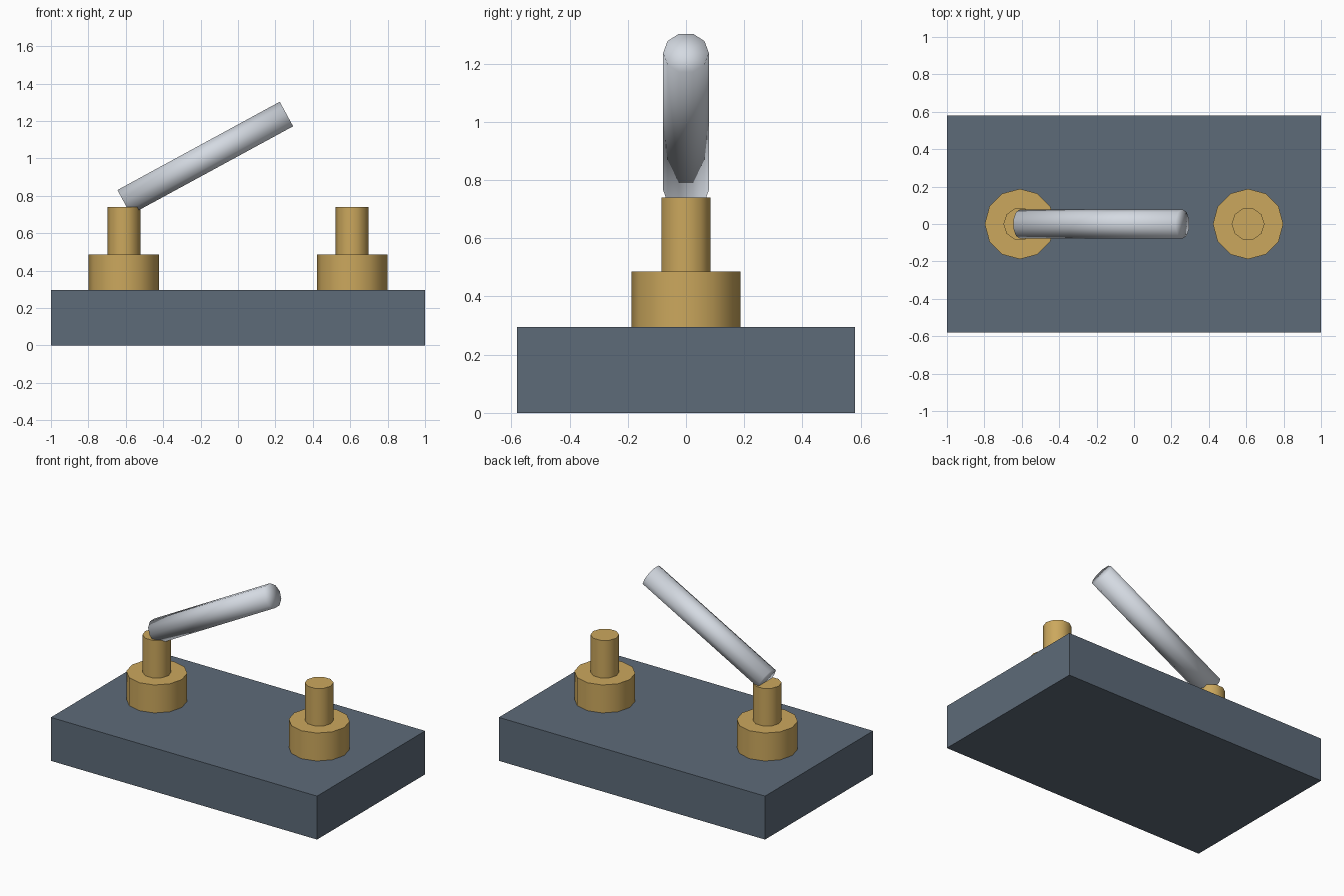
import bpy
from math import radians, pi
from mathutils import Vector

if "Cube" in bpy.data.objects:
    bpy.data.objects.remove(bpy.data.objects["Cube"])


def material(name, rgb):
    m = bpy.data.materials.new(name)
    m.diffuse_color = (*rgb, 1)
    m.use_nodes = True
    m.node_tree.nodes["Principled BSDF"].inputs["Base Color"].default_value = m.diffuse_color
    return m


SLATE = material("slate", (0.11, 0.145, 0.19))
BRASS = material("brass", (0.60, 0.39, 0.11))
STEEL = material("steel", (0.66, 0.70, 0.76))


def cylinder(name, start, end, radius, sides, mat, roll=0.0, fill='NGON', sharp=True):
    start, end = Vector(start), Vector(end)
    axis = end - start
    bpy.ops.mesh.primitive_cylinder_add(vertices=sides, radius=radius, depth=axis.length,
                                        end_fill_type=fill)
    ob = bpy.context.object
    ob.name = name
    ob.data.materials.append(mat)
    # Roll about its own axis, then lean within the xz plane
    ob.rotation_euler = (0, axis.angle(Vector((0, 0, 1))), 0)
    ob.location = (start + end) / 2
    for v in ob.data.vertices:
        x, y, z = v.co
        if roll:
            v.co = (y, -x, z)
    if sharp:
        bpy.ops.object.shade_smooth_by_angle(angle=radians(40))
    else:
        bpy.ops.object.shade_smooth()
    return ob


# Base block
bpy.ops.mesh.primitive_cube_add(size=1, location=(0, 0, 0.1475))
base = bpy.context.object
base.name = "base"
base.scale = (2, 1.16, 0.295)
base.data.materials.append(SLATE)

# Two stepped terminals
for side, x in (("left", -0.61), ("right", 0.61)):
    cylinder(side + "_terminal_collar", (x, 0, 0.295), (x, 0, 0.485), 0.188, 12, BRASS)
    cylinder(side + "_terminal_post", (x, 0, 0.485), (x, 0, 0.74), 0.088, 10, BRASS, roll=pi / 2)

# Tilted lever, soft shaded over its ends
cylinder("lever", (-0.609, 0, 0.765), (0.259, 0, 1.237), 0.0785, 10, STEEL,
         fill='TRIFAN', sharp=False)
